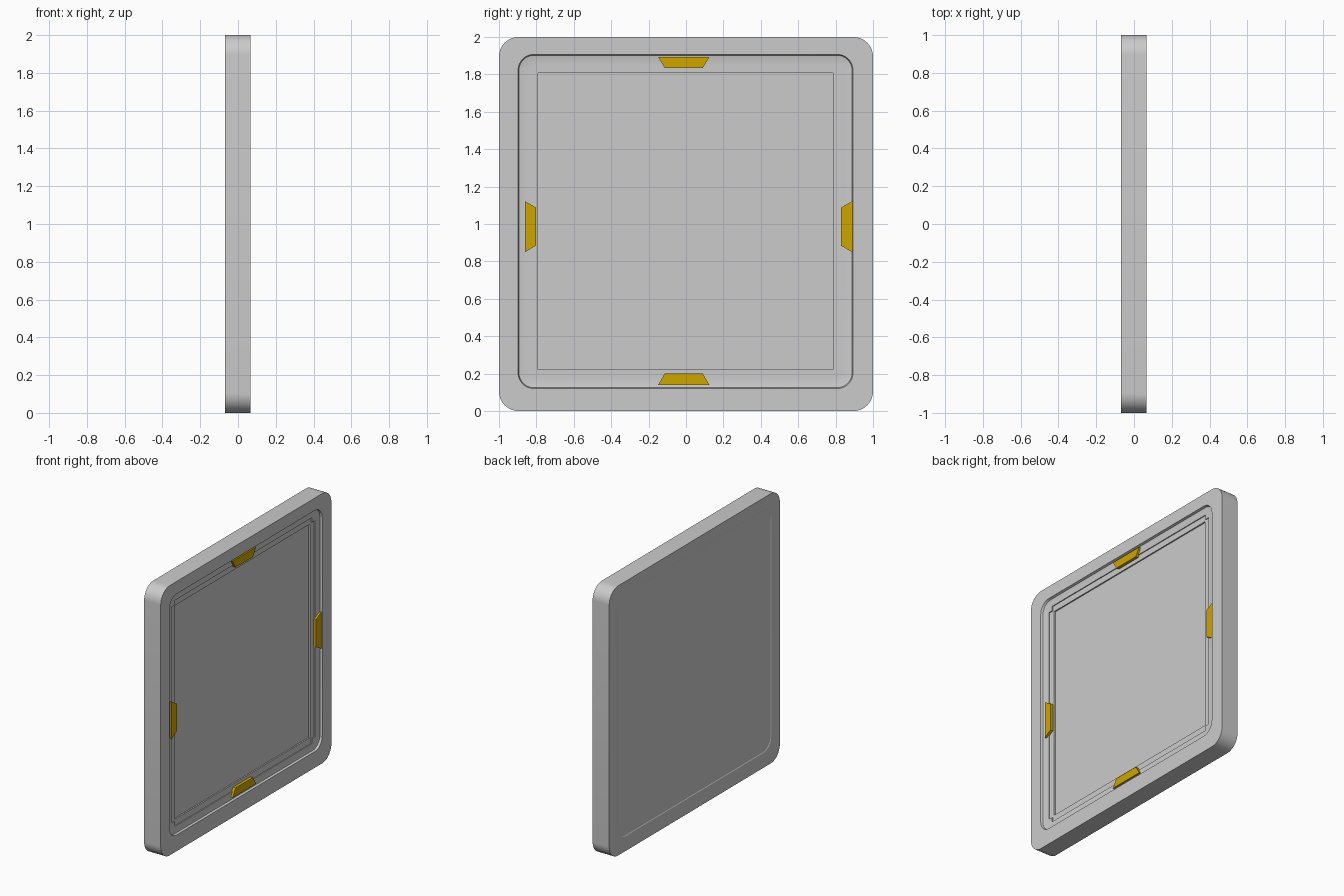
import bpy, bmesh, math

if "Cube" in bpy.data.objects:
    bpy.data.objects.remove(bpy.data.objects["Cube"])

XB, XF = -0.07, 0.066        # back and front planes


def link(name, bm):
    bmesh.ops.recalc_face_normals(bm, faces=bm.faces)
    me = bpy.data.meshes.new(name)
    bm.to_mesh(me)
    bm.free()
    ob = bpy.data.objects.new(name, me)
    bpy.context.collection.objects.link(ob)
    return ob


def ring(bm, x, y0, y1, z0, z1, r, seg=10):
    """Rounded rectangle of vertices in the plane at x."""
    out = []
    corners = ((y1 - r, z1 - r), (y0 + r, z1 - r), (y0 + r, z0 + r), (y1 - r, z0 + r))
    for k, (cy, cz) in enumerate(corners):
        for i in range(seg + 1):
            a = math.pi / 2 * (k + i / seg)
            out.append(bm.verts.new((x, cy + r * math.cos(a), cz + r * math.sin(a))))
    return out


def cutter(name, x, y0, y1, z0, z1):
    bm = bmesh.new()
    bmesh.ops.create_cube(bm, size=1)
    for v in bm.verts:
        v.co = (x if v.co.x < 0 else 0.2, y0 if v.co.y < 0 else y1, z0 if v.co.z < 0 else z1)
    ob = link(name, bm)
    ob.hide_render = True
    ob.display_type = 'WIRE'
    return ob


# Slab: rounded square with shallow back inset and sloped front opening
bm = bmesh.new()
rings = [
    ring(bm, XB + 0.003, -0.895, 0.895, 0.115, 1.905, 0.09),
    ring(bm, XB, -0.90, 0.90, 0.11, 1.91, 0.095),
    ring(bm, XB, -1, 1, 0, 2, 0.105),
    ring(bm, XF, -1, 1, 0, 2, 0.105),
    ring(bm, XF, -0.898, 0.893, 0.12, 1.907, 0.085),
    ring(bm, 0.050, -0.893, 0.888, 0.125, 1.902, 0.08),
    ring(bm, 0.045, -0.868, 0.863, 0.15, 1.877, 0.055),
]
for a, b in zip(rings, rings[1:]):
    for i in range(len(a)):
        j = (i + 1) % len(a)
        bm.faces.new((a[i], a[j], b[j], b[i]))
bm.faces.new(rings[0])
bm.faces.new(rings[-1])
slab = link("panel_slab", bm)

# Stepped recess: notched-corner ledge, then the deeper centre field
cuts = [
    cutter("ledge_cut_wide", 0.038, -0.838, 0.835, 0.21, 1.815),
    cutter("ledge_cut_tall", 0.038, -0.805, 0.803, 0.175, 1.85),
    cutter("field_cut", 0.028, -0.79, 0.787, 0.222, 1.806),
]
bpy.context.view_layer.objects.active = slab
for c in cuts:
    m = slab.modifiers.new(c.name, 'BOOLEAN')
    m.operation, m.solver, m.object = 'DIFFERENCE', 'EXACT', c
    bpy.ops.object.modifier_apply(modifier=m.name)
    bpy.data.objects.remove(c)
slab.select_set(True)
bpy.ops.object.shade_smooth_by_angle(angle=math.radians(30))

# Amber lights: trapezoid blocks, long side outwards
amber = bpy.data.materials.new("amber")
amber.diffuse_color = (0.62, 0.38, 0.0, 1)
amber.use_nodes = True
amber.node_tree.nodes["Principled BSDF"].inputs["Base Color"].default_value = amber.diffuse_color


def light(name, mid, outer, inner, vertical):
    prof = ((mid - 0.137, outer), (mid + 0.137, outer), (mid + 0.102, inner), (mid - 0.102, inner))
    bm = bmesh.new()
    pts = [(d, s) if vertical else (s, d) for s, d in prof]
    back = [bm.verts.new((0.032, y, z)) for y, z in pts]
    front = [bm.verts.new((0.060, y, z)) for y, z in pts]
    bm.faces.new(back)
    bm.faces.new(front)
    for i in range(4):
        j = (i + 1) % 4
        bm.faces.new((back[i], back[j], front[j], front[i]))
    link(name, bm).data.materials.append(amber)


light("light_top", -0.012, 1.893, 1.835, False)
light("light_bottom", -0.012, 0.14, 0.20, False)
light("light_left", 0.986, -0.862, -0.803, True)
light("light_right", 0.986, 0.89, 0.829, True)
